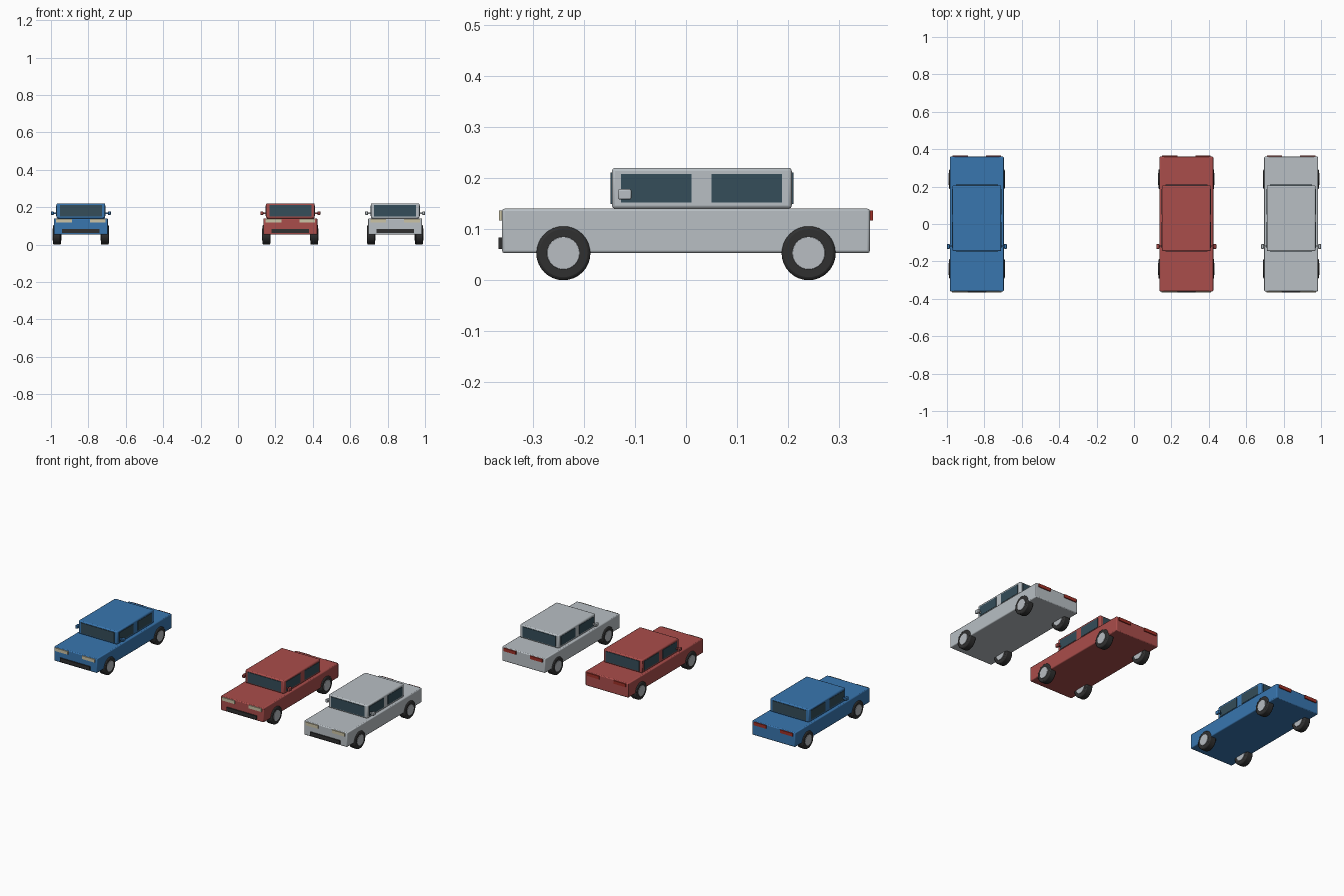
import bpy
import math

cube = bpy.data.objects.get("Cube")
if cube:
    bpy.data.objects.remove(cube, do_unlink=True)


def material(name, color):
    m = bpy.data.materials.new(name)
    m.use_nodes = True
    m.diffuse_color = (*color, 1)
    m.node_tree.nodes["Principled BSDF"].inputs["Base Color"].default_value = (*color, 1)
    return m


blue = material("blue paint", (0.04, 0.18, 0.43))
red = material("red paint", (0.4, 0.075, 0.07))
silver = material("silver paint", (0.48, 0.52, 0.55))
glass = material("dark glass", (0.035, 0.075, 0.1))
rubber = material("black rubber", (0.03, 0.03, 0.03))
rim_metal = material("rim metal", (0.48, 0.51, 0.54))
lamp = material("headlight cream", (0.6, 0.55, 0.38))
tail = material("tail light red", (0.35, 0.03, 0.02))


def finish(obj, name, mat, bevel, segments=2):
    obj.name = name
    obj.data.materials.append(mat)
    if bevel:
        mod = obj.modifiers.new("soft edges", "BEVEL")
        mod.width = bevel
        mod.segments = segments
        mod.limit_method = "ANGLE"
        bpy.ops.object.shade_smooth_by_angle(angle=math.radians(35))


def box(name, mat, x, y, z, bevel=0.0):
    """Box from (low, high) ranges on each axis."""
    spans = (x, y, z)
    bpy.ops.mesh.primitive_cube_add(size=1, location=[(a + b) / 2 for a, b in spans])
    obj = bpy.context.object
    obj.scale = [abs(b - a) for a, b in spans]
    bpy.ops.object.transform_apply(location=False, rotation=False, scale=True)
    finish(obj, name, mat, bevel)


def disc(name, mat, centre, radius, width, bevel):
    """Cylinder whose axle runs along x."""
    bpy.ops.mesh.primitive_cylinder_add(vertices=32, radius=radius, depth=width,
                                        location=centre, rotation=(0, math.pi / 2, 0))
    bpy.ops.object.transform_apply(location=False, rotation=True, scale=False)
    finish(bpy.context.object, name, mat, bevel)


def car(label, paint, cx):
    # Shell and cabin
    box(label + "_body", paint, (cx - 0.144, cx + 0.144), (-0.36, 0.36), (0.053, 0.14), 0.005)
    box(label + "_cabin", paint, (cx - 0.13, cx + 0.13), (-0.145, 0.207), (0.14, 0.22), 0.006)

    # Front and rear glass, grille
    box(label + "_windshield", glass, (cx - 0.112, cx + 0.112), (-0.148, -0.14), (0.149, 0.211))
    box(label + "_rear_window", glass, (cx - 0.112, cx + 0.112), (0.202, 0.21), (0.149, 0.211))
    box(label + "_grille", rubber, (cx - 0.1, cx + 0.1), (-0.367, -0.355), (0.061, 0.084))

    for side, s in (("right", -1), ("left", 1)):
        def across(a, b):
            return (cx + s * a, cx + s * b)

        # Side windows
        for end, y in (("front", (-0.127, 0.011)), ("rear", (0.05, 0.188))):
            box(f"{label}_{end}_{side}_window", glass, across(0.125, 0.132), y, (0.152, 0.208))

        # Lights
        box(f"{label}_{side}_headlight", lamp, across(0.048, 0.132), (-0.366, -0.355), (0.117, 0.136))
        box(f"{label}_{side}_tail_light", tail, across(0.048, 0.13), (0.355, 0.366), (0.117, 0.136))

        # Mirror on its stem
        box(f"{label}_{side}_mirror_stem", paint, across(0.125, 0.147), (-0.123, -0.115), (0.164, 0.172))
        box(f"{label}_{side}_mirror", paint, across(0.145, 0.16), (-0.133, -0.107), (0.158, 0.178), 0.003)

        # Wheels
        for end, y in (("front", -0.24), ("rear", 0.24)):
            centre = (cx + s * 0.128, y, 0.053)
            disc(f"{label}_{end}_{side}_tyre", rubber, centre, 0.053, 0.042, 0.006)
            disc(f"{label}_{end}_{side}_rim", rim_metal, centre, 0.032, 0.046, 0.001)


for label, paint, cx in (("blue_car", blue, -0.84), ("red_car", red, 0.28), ("silver_car", silver, 0.84)):
    car(label, paint, cx)
